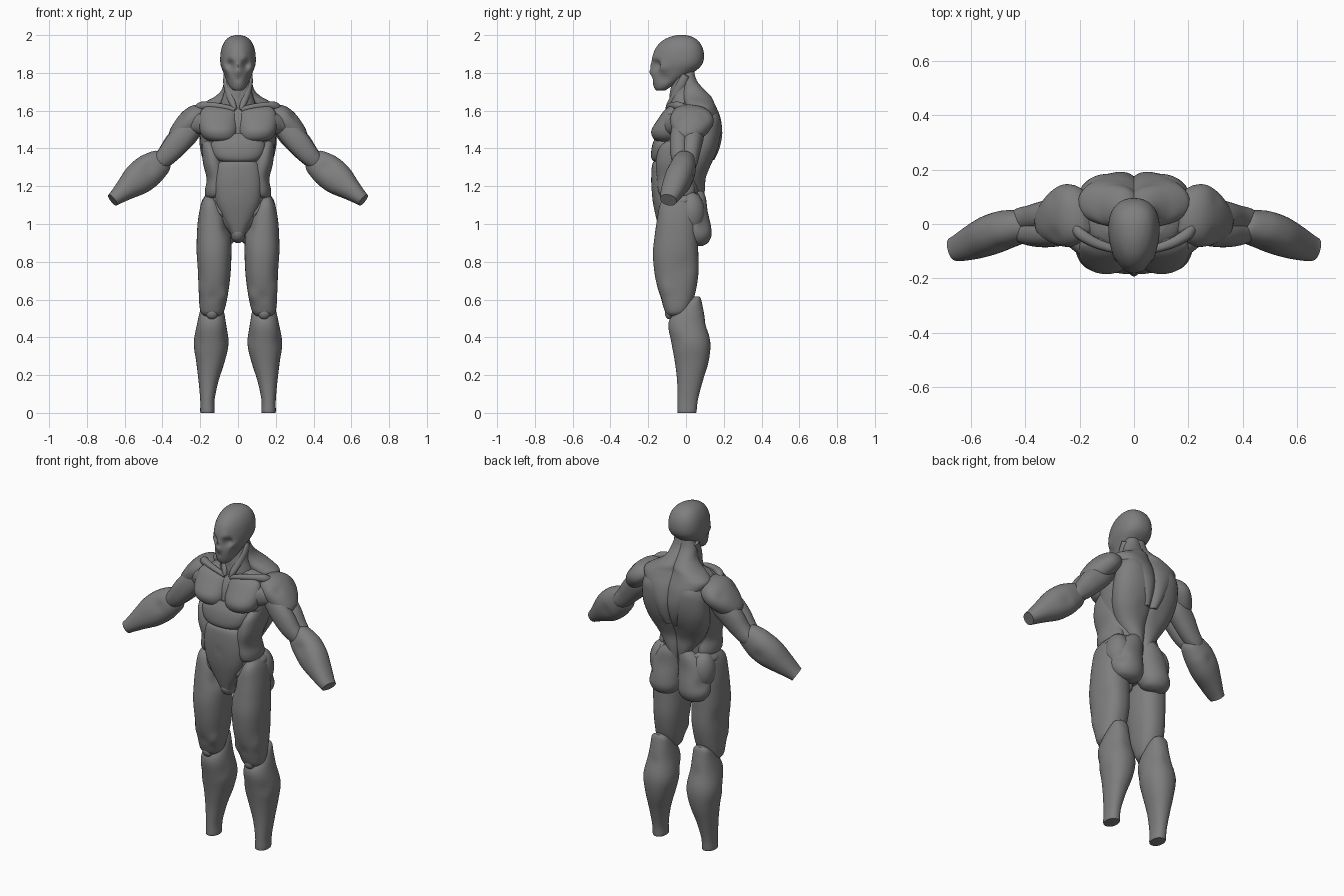
import bpy, bmesh, math
from mathutils import Vector

ARM = (0.65, -0.1, -0.75)
FOREARM = (0.26, -0.09, -0.2)

# Dark grey material shared by all parts
grey = bpy.data.materials.new("dark_grey")
grey.diffuse_color = (0.21, 0.21, 0.21, 1)


def loft(name, rings, axis=(0, 0, 1), p=2.2, egg=0.0, pair=True, n=36, dents=(), steps=4):
    """Skin rings (x, y, z, half width, half depth) with a smooth spline; dents are (centre, radius, push)."""
    t = Vector(axis).normalized()
    v = (Vector((0, 1, 0)) - t * t.y).normalized()
    u = v.cross(t)
    pts = []
    for i in range(len(rings) - 1):
        a, b, c, d = (rings[min(max(j, 0), len(rings) - 1)] for j in (i - 1, i, i + 1, i + 2))
        for k in range(steps):
            f = k / steps
            pts.append([0.5 * (2 * B + (C - A) * f + (2 * A - 5 * B + 4 * C - D) * f * f
                               + (3 * B - A - 3 * C + D) * f ** 3) for A, B, C, D in zip(a, b, c, d)])
    pts.append(rings[-1])
    bm = bmesh.new()
    loops = []
    for x, y, z, ru, rv in pts:
        loop = []
        for i in range(n):
            ang = 2 * math.pi * i / n
            c, s = math.cos(ang), math.sin(ang)
            cu = math.copysign(abs(c) ** (2 / p), c) * (1 + egg * s)
            sv = math.copysign(abs(s) ** (2 / p), s)
            co = Vector((x, y, z)) + u * cu * max(ru, 0.002) + v * sv * max(rv, 0.002)
            loop.append(bm.verts.new(co))
        loops.append(loop)
    for a, b in zip(loops, loops[1:]):
        for i in range(n):
            j = (i + 1) % n
            bm.faces.new((a[i], a[j], b[j], b[i]))
    bm.faces.new(loops[0])
    bm.faces.new(loops[-1])
    for centre, radius, push in dents:
        for vert in bm.verts:
            side = -1 if vert.co.x < 0 else 1
            q = Vector((abs(vert.co.x), vert.co.y, vert.co.z))
            w = math.exp(-((q - Vector(centre)).length / radius) ** 2)
            vert.co += Vector((push[0] * side, push[1], push[2])) * w
    bmesh.ops.recalc_face_normals(bm, faces=bm.faces)
    me = bpy.data.meshes.new(name)
    bm.to_mesh(me)
    bm.free()
    me.materials.append(grey)
    ob = bpy.data.objects.new(name, me)
    bpy.context.collection.objects.link(ob)
    if pair:
        m = ob.modifiers.new("Mirror", 'MIRROR')
        m.use_mirror_merge = False
    return ob


def blob(name, c, r, pair=True):
    """Ellipsoid muscle."""
    rings = [(c[0], c[1], c[2] + r[2] * math.cos(a), r[0] * math.sin(a), r[1] * math.sin(a))
             for a in (math.pi * i / 16 for i in range(17))]
    return loft(name, rings, p=2, pair=pair, n=24, steps=1)


# Head with eye sockets, nose, cheeks and mouth
loft("head", [(0, -.025, 2.0, .012, .02), (0, -.026, 1.992, .04, .055), (0, -.03, 1.97, .067, .095),
              (0, -.036, 1.93, .086, .125), (0, -.042, 1.88, .093, .137), (0, -.05, 1.84, .09, .132),
              (0, -.068, 1.805, .078, .112), (0, -.095, 1.77, .064, .085), (0, -.118, 1.738, .05, .056),
              (0, -.13, 1.717, .036, .036), (0, -.134, 1.706, .02, .022)],
     egg=.17, pair=False, n=56, p=2.2,
     dents=[((.043, -.165, 1.842), .025, (0, .032, 0)), ((0, -.18, 1.805), .018, (0, -.014, 0)),
            ((0, -.175, 1.84), .014, (0, -.008, 0)), ((.065, -.12, 1.775), .03, (-.006, .006, 0)),
            ((.065, -.12, 1.825), .025, (.005, -.006, 0)), ((0, -.175, 1.766), .013, (0, .006, 0)),
            ((.035, -.165, 1.878), .018, (0, -.007, 0))])

# Neck
loft("neck", [(0, -.01, 1.82, .06, .05), (0, -.012, 1.75, .07, .06), (0, -.015, 1.69, .076, .068),
              (0, -.005, 1.63, .095, .085), (0, 0, 1.58, .1, .09)], pair=False)
loft("neck_strap", [(.062, .0, 1.79, .016, .02), (.056, -.022, 1.74, .022, .026),
                    (.042, -.055, 1.68, .022, .023), (.025, -.087, 1.63, .016, .017),
                    (.016, -.098, 1.605, .008, .01)], axis=(-.05, -.1, -.18), n=16)
loft("throat", [(0, -.05, 1.75, .025, .022), (0, -.06, 1.7, .025, .025), (0, -.065, 1.65, .022, .022),
                (0, -.07, 1.61, .018, .018)], pair=False, n=16)
loft("trapezius", [(.02, .005, 1.82, .035, .035), (.022, .012, 1.76, .05, .045), (.032, .035, 1.71, .055, .063),
                   (.05, .058, 1.675, .072, .075), (.075, .07, 1.645, .1, .078), (.085, .08, 1.615, .12, .082),
                   (.07, .1, 1.56, .105, .083), (.048, .112, 1.48, .075, .08), (.036, .1, 1.4, .05, .077),
                   (.025, .085, 1.34, .03, .065)], n=44, p=2.1)
loft("collarbone", [(.015, -.095, 1.605, .013, .013), (.07, -.092, 1.62, .014, .015),
                    (.14, -.07, 1.628, .017, .018), (.2, -.035, 1.625, .022, .022),
                    (.225, -.01, 1.615, .012, .015)], axis=(1, .35, .1), n=16)

# Torso core
loft("ribcage", [(0, .01, 1.64, .11, .07), (0, .012, 1.61, .17, .105), (0, .012, 1.54, .196, .14),
                 (0, .005, 1.45, .2, .148), (0, -.01, 1.36, .186, .142), (0, -.035, 1.26, .16, .122),
                 (0, -.042, 1.16, .155, .12), (0, -.04, 1.06, .145, .108), (0, -.045, .99, .09, .09),
                 (0, -.05, .95, .045, .06)], pair=False, n=56, p=2.3)

# Back muscles
loft("back_muscle", [(.055, .09, 1.65, .03, .025), (.07, .095, 1.62, .08, .058),
                     (.08, .1, 1.56, .116, .08), (.078, .1, 1.49, .126, .085),
                     (.076, .085, 1.41, .126, .086), (.07, .06, 1.33, .112, .082),
                     (.055, .04, 1.25, .085, .066), (.038, .038, 1.18, .055, .062),
                     (.025, .04, 1.11, .026, .05)], p=2.1,
     dents=[((.13, .16, 1.56), .035, (.004, .004, 0)), ((.06, .14, 1.32), .03, (0, -.005, 0))])

# Chest
loft("chest_muscle", [(.095, -.07, 1.622, .075, .02), (.1, -.075, 1.6, .095, .042),
                      (.104, -.088, 1.55, .102, .064), (.102, -.098, 1.5, .101, .084),
                      (.098, -.1, 1.465, .092, .08), (.092, -.1, 1.443, .07, .062),
                      (.09, -.1, 1.435, .03, .03)], p=2.15)
loft("chest_shoulder_link", [(.12, -.085, 1.53, .06, .05), (.17, -.07, 1.53, .062, .055),
                             (.22, -.045, 1.53, .05, .045), (.27, -.025, 1.515, .03, .035)],
     axis=(1, .35, 0))

# Abdomen
loft("upper_abdomen", [(0, -.11, 1.48, .09, .04), (0, -.115, 1.43, .14, .06),
                       (0, -.118, 1.375, .138, .067), (0, -.12, 1.34, .112, .06),
                       (0, -.12, 1.326, .07, .04)], pair=False, p=2.3, n=48)
loft("lower_abdomen", [(0, -.12, 1.335, .07, .04), (0, -.12, 1.315, .112, .059),
                       (0, -.12, 1.22, .126, .064), (0, -.112, 1.12, .118, .064),
                       (0, -.1, 1.04, .088, .06), (0, -.09, .98, .055, .055),
                       (0, -.085, .94, .035, .045), (0, -.08, .92, .015, .02)],
     pair=False, p=2.4, n=48, dents=[((0, -.18, 1.19), .012, (0, .008, 0))])
loft("groin", [(0, -.085, .99, .03, .045), (0, -.085, .95, .038, .055), (0, -.08, .918, .032, .045),
               (0, -.075, .9, .012, .018)], pair=False, n=24)
loft("side_muscle", [(.16, -.05, 1.44, .025, .05), (.145, -.055, 1.4, .046, .088),
                     (.13, -.06, 1.32, .055, .1), (.113, -.058, 1.24, .053, .095),
                     (.118, -.05, 1.18, .057, .098), (.123, -.045, 1.145, .048, .085),
                     (.125, -.045, 1.13, .02, .04)], p=2.1)

# Hips and buttocks
loft("hip_band", [(.08, -.135, 1.05, .01, .015), (.12, -.11, 1.095, .028, .026),
                  (.148, -.06, 1.125, .038, .026), (.155, .0, 1.135, .038, .022),
                  (.135, .05, 1.14, .034, .024), (.1, .08, 1.14, .012, .012)],
     axis=(.2, 1, .3), n=24)
blob("hip_muscle", (.135, .025, 1.06), (.068, .075, .11))
loft("buttock", [(.045, .065, 1.185, .02, .02), (.065, .06, 1.14, .06, .045),
                 (.086, .05, 1.07, .088, .064), (.094, .048, .995, .096, .083),
                 (.095, .055, .94, .092, .08), (.094, .06, .9, .068, .056),
                 (.093, .063, .884, .028, .024)], p=2.05,
     dents=[((.17, .09, 1.0), .04, (-.01, -.008, 0))])

# Legs
loft("thigh", [(.145, -.04, 1.155, .022, .045), (.146, -.047, 1.11, .048, .088),
               (.134, -.048, 1.02, .078, .106), (.128, -.052, .93, .09, .115),
               (.127, -.055, .84, .092, .12), (.126, -.05, .73, .086, .115),
               (.13, -.047, .63, .077, .095), (.135, -.047, .565, .069, .074),
               (.137, -.05, .53, .058, .058), (.137, -.052, .512, .038, .04)], p=2.3, n=48,
     dents=[((.07, -.12, .62), .03, (-.008, -.006, 0)), ((.195, -.1, .66), .035, (.005, -.006, 0)),
            ((.137, -.145, .61), .025, (0, .007, 0)), ((.215, .0, .78), .05, (-.006, 0, 0)),
            ((.06, -.12, .98), .04, (.008, .01, 0))])
blob("kneecap", (.138, -.088, .528), (.032, .024, .032))
loft("lower_leg", [(.138, .058, .617, .018, .012), (.138, .05, .6, .046, .03),
                   (.138, .022, .545, .062, .07), (.14, .006, .475, .076, .099),
                   (.142, .026, .37, .092, .103), (.146, .03, .27, .075, .089),
                   (.156, .021, .17, .053, .068), (.162, .009, .07, .038, .054),
                   (.162, .005, .008, .038, .051), (.162, .005, 0, .034, .047)], n=48,
     dents=[((.14, .13, .47), .03, (0, -.008, 0)), ((.2, -.04, .38), .035, (-.006, .004, 0)),
            ((.085, -.03, .4), .035, (.006, .006, 0))])

# Arms
loft("shoulder", [(.165, .03, 1.61, .03, .05), (.185, .032, 1.598, .05, .085),
                  (.215, .034, 1.575, .064, .108), (.252, .03, 1.542, .066, .115),
                  (.293, .02, 1.498, .06, .095), (.33, .005, 1.455, .046, .06),
                  (.345, .0, 1.432, .018, .025)], axis=ARM,
     dents=[((.29, -.04, 1.57), .025, (-.004, .006, -.004)), ((.29, .09, 1.56), .025, (-.004, -.008, -.004))])
loft("biceps", [(.2, -.02, 1.55, .04, .045), (.27, -.03, 1.485, .06, .05), (.325, -.036, 1.425, .062, .05),
                (.375, -.036, 1.365, .053, .046), (.42, -.03, 1.32, .04, .038),
                (.445, -.03, 1.295, .018, .02)], axis=ARM)
loft("triceps", [(.2, .04, 1.54, .04, .05), (.27, .038, 1.48, .064, .058), (.325, .03, 1.425, .066, .055),
                 (.375, .022, 1.365, .055, .048), (.42, .016, 1.32, .044, .042),
                 (.445, .012, 1.295, .022, .025)], axis=ARM)
loft("forearm", [(.385, .0, 1.348, .04, .035), (.402, -.002, 1.336, .064, .054),
                 (.44, -.012, 1.308, .08, .066), (.48, -.022, 1.277, .088, .072),
                 (.535, -.043, 1.233, .084, .072), (.595, -.068, 1.184, .06, .063),
                 (.645, -.088, 1.142, .041, .05), (.664, -.093, 1.127, .036, .044)],
     axis=FOREARM,
     dents=[((.47, -.08, 1.3), .03, (0, .008, 0)), ((.5, .04, 1.25), .03, (0, -.006, 0))])

# Smooth shading with crisp cut ends
bpy.ops.object.select_all(action='SELECT')
bpy.context.view_layer.objects.active = bpy.context.selected_objects[0]
bpy.ops.object.shade_smooth_by_angle(angle=math.radians(40))
